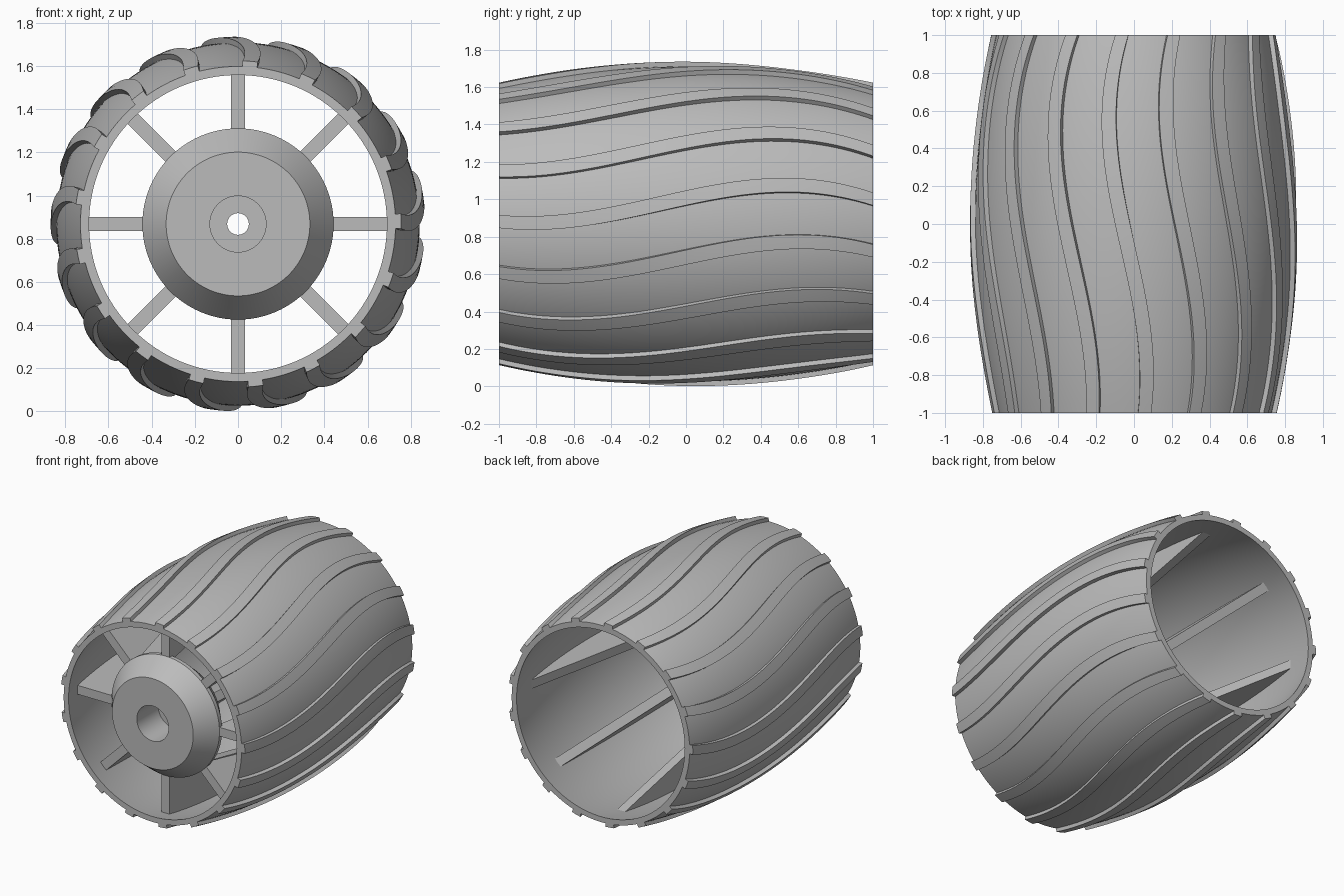
import bpy, bmesh
from math import sin, cos, pi, radians

cube = bpy.data.objects.get("Cube")
if cube:
    bpy.data.objects.remove(cube)

CENTRE_Z = 0.868
WALL = 0.04
RIDGES = 17
STEPS = 40

grey = bpy.data.materials.new("plain grey")
grey.use_nodes = True
colour = (0.5, 0.5, 0.5, 1)
grey.diffuse_color = colour
grey.node_tree.nodes["Principled BSDF"].inputs["Base Color"].default_value = colour


def finish(name, bm, smooth=True):
    bmesh.ops.recalc_face_normals(bm, faces=bm.faces)
    mesh = bpy.data.meshes.new(name)
    bm.to_mesh(mesh)
    bm.free()
    mesh.materials.append(grey)
    obj = bpy.data.objects.new(name, mesh)
    obj.location.z = CENTRE_Z
    bpy.context.collection.objects.link(obj)
    if smooth:
        bpy.ops.object.select_all(action="DESELECT")
        obj.select_set(True)
        bpy.context.view_layer.objects.active = obj
        bpy.ops.object.shade_smooth_by_angle(angle=radians(30))
    return obj


def skin(bm, rings, closed):
    """Join matching vertex rings with quads, capping the ends if open."""
    n = len(rings[0])
    pairs = list(zip(rings, rings[1:]))
    if closed:
        pairs.append((rings[-1], rings[0]))
    else:
        bm.faces.new(rings[0])
        bm.faces.new(rings[-1])
    for a, b in pairs:
        for i in range(n):
            j = (i + 1) % n
            bm.faces.new((a[i], a[j], b[j], b[i]))


def polar(bm, r, angle, y):
    return bm.verts.new((r * cos(angle), y, r * sin(angle)))


def lathe(name, profile, segments=96):
    """Spin a closed (radius, y) outline around the y axis."""
    bm = bmesh.new()
    rings = [[polar(bm, r, 2 * pi * s / segments, y) for r, y in profile]
             for s in range(segments)]
    skin(bm, rings, True)
    return finish(name, bm)


def shell_radius(y):
    return 0.842 - 0.112 * y * y


def ridge_angle(y):
    return radians(9.3 + 14.5 * y - 3.7 * y ** 2 - 9.9 * y ** 3)


lengths = [-1 + 2 * i / STEPS for i in range(STEPS + 1)]

# Hollow bulging drum, open at both ends
outer = [(shell_radius(y), y) for y in lengths]
inner = [(r - WALL, y) for r, y in reversed(outer)]
lathe("drum_shell", outer + inner, 128)

# Wavy raised treads running the length of the drum
bm = bmesh.new()
half = radians(2.65)
for k in range(RIDGES):
    rings = []
    for y in lengths:
        r = shell_radius(y)
        a = ridge_angle(y) + 2 * pi * k / RIDGES
        section = [polar(bm, r - 0.015, a + t * half, y) for t in (-1, 0, 1)]
        section += [polar(bm, r + 0.026, a + t * half, y) for t in (1, 0, -1)]
        rings.append(section)
    skin(bm, rings, False)
finish("tread_ridges", bm)

# Conical hub with a stepped axle bore
lathe("hub", [(0.05, -0.75), (0.13, -0.75), (0.13, -1), (0.333, -1),
              (0.443, -0.85), (0.443, -0.82), (0.333, -0.68), (0.05, -0.68)])

# Eight tapering spoke plates from the hub to the inside of the drum
FRONT, TIP, THICK = -0.85, 0.76, 0.033
bm = bmesh.new()
wall_edge = [FRONT + (TIP - FRONT) * i / 16 for i in range(17)]
outline = [(shell_radius(y) - WALL / 2, y) for y in wall_edge]
outline += [(shell_radius(TIP) - WALL, TIP), (0.42, -0.78), (0.36, FRONT)]
for k in range(8):
    c, s = cos(k * pi / 4), sin(k * pi / 4)
    sides = [[bm.verts.new((r * c - t * s, y, r * s + t * c)) for r, y in outline]
             for t in (-THICK, THICK)]
    skin(bm, sides, False)
finish("spoke_plates", bm, False)
